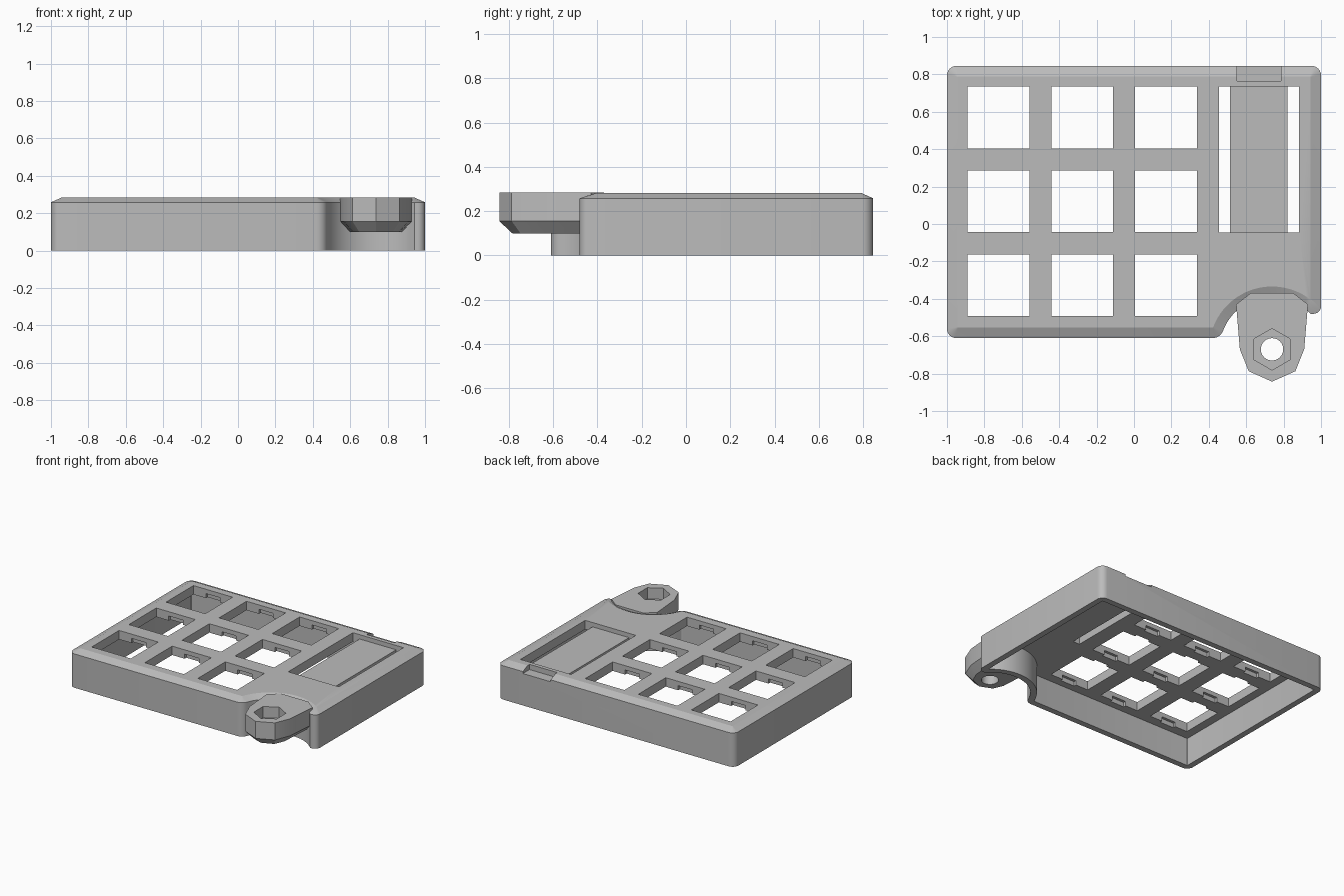
import bpy, bmesh, math
from mathutils import Vector

cube = bpy.data.objects.get("Cube")
if cube:
    bpy.data.objects.remove(cube, do_unlink=True)

grey = bpy.data.materials.new("matte grey")
grey.use_nodes = True
grey.diffuse_color = (0.5, 0.5, 0.5, 1)
grey.node_tree.nodes["Principled BSDF"].inputs["Base Color"].default_value = (0.5, 0.5, 0.5, 1)

LUG_X, LUG_Y = 0.738, -0.67          # centre of the fixing hole
PLATE_BOTTOM, PANEL_TOP = 0.215, 0.25


def make(name, bm):
    bmesh.ops.remove_doubles(bm, verts=bm.verts, dist=0.0004)
    bmesh.ops.recalc_face_normals(bm, faces=bm.faces)
    me = bpy.data.meshes.new(name)
    bm.to_mesh(me)
    bm.free()
    me.materials.append(grey)
    ob = bpy.data.objects.new(name, me)
    bpy.context.scene.collection.objects.link(ob)
    return ob


def loft(name, layers):
    """Closed solid through equal-length outlines, each given as (points, z)."""
    bm = bmesh.new()
    rings = [[bm.verts.new((x, y, z)) for x, y in pts] for pts, z in layers]
    for a, b in zip(rings, rings[1:]):
        for i in range(len(a)):
            j = (i + 1) % len(a)
            bm.faces.new((a[i], a[j], b[j], b[i]))
    bm.faces.new(rings[0][::-1])
    bm.faces.new(rings[-1])
    return make(name, bm)


def boxes(name, specs):
    """Boxes given as (x0, x1, y0, y1, z0, z1)."""
    bm = bmesh.new()
    for x0, x1, y0, y1, z0, z1 in specs:
        vs = bmesh.ops.create_cube(bm, size=1)["verts"]
        for v in vs:
            v.co = Vector(((x0 + x1) / 2 + v.co.x * (x1 - x0),
                           (y0 + y1) / 2 + v.co.y * (y1 - y0),
                           (z0 + z1) / 2 + v.co.z * (z1 - z0)))
    return make(name, bm)


def cut(ob, cutter):
    cutter.hide_render = True
    mod = ob.modifiers.new("cut", "BOOLEAN")
    mod.operation, mod.solver, mod.object = "DIFFERENCE", "EXACT", cutter
    bpy.context.view_layer.objects.active = ob
    bpy.ops.object.modifier_apply(modifier=mod.name)
    bpy.data.objects.remove(cutter, do_unlink=True)


def arc(cx, cy, r, a0, a1, n):
    return [(cx + r * math.cos(math.radians(a0 + (a1 - a0) * i / n)),
             cy + r * math.sin(math.radians(a0 + (a1 - a0) * i / n))) for i in range(n + 1)]


def outline(d):
    """Case outline inset by d, with a round bite around the lug."""
    x1, y0, y1 = 1 - d, -0.61 + d, 0.845 - d
    rc, rb = max(0.05 - d, 0.003), 0.28 + d
    # right end of the bite
    yr = -0.48 + d
    xr = LUG_X + math.sqrt(rb ** 2 - (yr - LUG_Y) ** 2)
    if xr > x1 - 0.004:
        xr = x1 - 0.004
        yr = LUG_Y + math.sqrt(rb ** 2 - (xr - LUG_X) ** 2)
    rr = min(0.04, x1 - xr - 0.002)
    a_right = math.degrees(math.atan2(yr - LUG_Y, xr - LUG_X))
    # rounded left end, tangent to the front wall and to the bite
    rf = max(0.06 - d, 0.003)
    fy = y0 + rf
    fx = LUG_X - math.sqrt((rb + rf) ** 2 - (fy - LUG_Y) ** 2)
    a_left = math.degrees(math.atan2(fy - LUG_Y, fx - LUG_X))
    pts = arc(-x1 + rc, y0 + rc, rc, 180, 270, 6)
    pts += arc(fx, fy, rf, -90, a_left - 180, 6)
    pts += arc(LUG_X, LUG_Y, rb, a_left, a_right, 24)[1:]
    pts += arc(x1 - rr, yr + rr, rr, -90, 0, 6)
    pts += arc(x1 - rc, y1 - rc, rc, 0, 90, 6)
    pts += arc(-x1 + rc, y1 - rc, rc, 90, 180, 6)
    return pts


# Case shell, open underneath
case = loft("case_shell", [(outline(0), 0), (outline(0), 0.258), (outline(0.056), 0.283)])
cut(case, loft("cavity_cutter", [(outline(0.045), -0.1), (outline(0.045), PLATE_BOTTOM)]))

# Key openings, with the two slots beside the sunken panel
keys = [(-0.725 + 0.448 * i, -0.327 + 0.448 * j) for i in range(3) for j in range(3)]
H = 0.165
holes = [(x - H, x + H, y - H, y + H, 0.1, 0.4) for x, y in keys]
holes += [(0.455, 0.512, -0.045, 0.735, 0.1, 0.4), (0.82, 0.882, -0.045, 0.735, 0.1, 0.4)]
cut(case, boxes("opening_cutter", holes))

# Clip notches under the front and back edge of each key opening
cut(case, boxes("clip_cutter", [(x - 0.06, x + 0.06, y - H - 0.02, y + H + 0.02, 0.1, 0.25)
                                for x, y in keys]))

# Sunken panel and the connector notch in the back edge
cut(case, boxes("recess_cutter", [(0.48, 0.85, -0.045, 0.735, PANEL_TOP, 0.4),
                                  (0.55, 0.785, 0.765, 0.9, 0.243, 0.4)]))

# Fixing lug with a chamfered underside
half = [(0.115, -0.37), (0.192, -0.43), (0.172, -0.67), (0.125, -0.787)]
tip = [(0, -0.843)]


def lug_outline(side, front):
    left = [(LUG_X - x * side, y) for x, y in half]
    right = [(LUG_X + x * side, y) for x, y in reversed(half)]
    pts = left + [(LUG_X, tip[0][1])] + right
    return [(x, LUG_Y + (y - LUG_Y) * front if y < LUG_Y else y) for x, y in pts]


lug = loft("fixing_lug", [(lug_outline(0.72, 0.66), 0.1), (lug_outline(1, 1), 0.155),
                          (lug_outline(1, 1), 0.285)])
hole = arc(LUG_X, LUG_Y, 0.06, 0, 345, 23)
cut(lug, loft("bolt_cutter", [(hole, 0), (hole, 0.4)]))
hexagon = arc(LUG_X, LUG_Y, 0.111, 30, 330, 5)
cut(lug, loft("nut_cutter", [(hexagon, 0.2), (hexagon, 0.4)]))

# Smooth the rounded corners, keep hard edges
for ob in (case, lug):
    bpy.ops.object.select_all(action="DESELECT")
    ob.select_set(True)
    bpy.context.view_layer.objects.active = ob
    bpy.ops.object.shade_smooth_by_angle(angle=math.radians(20))
